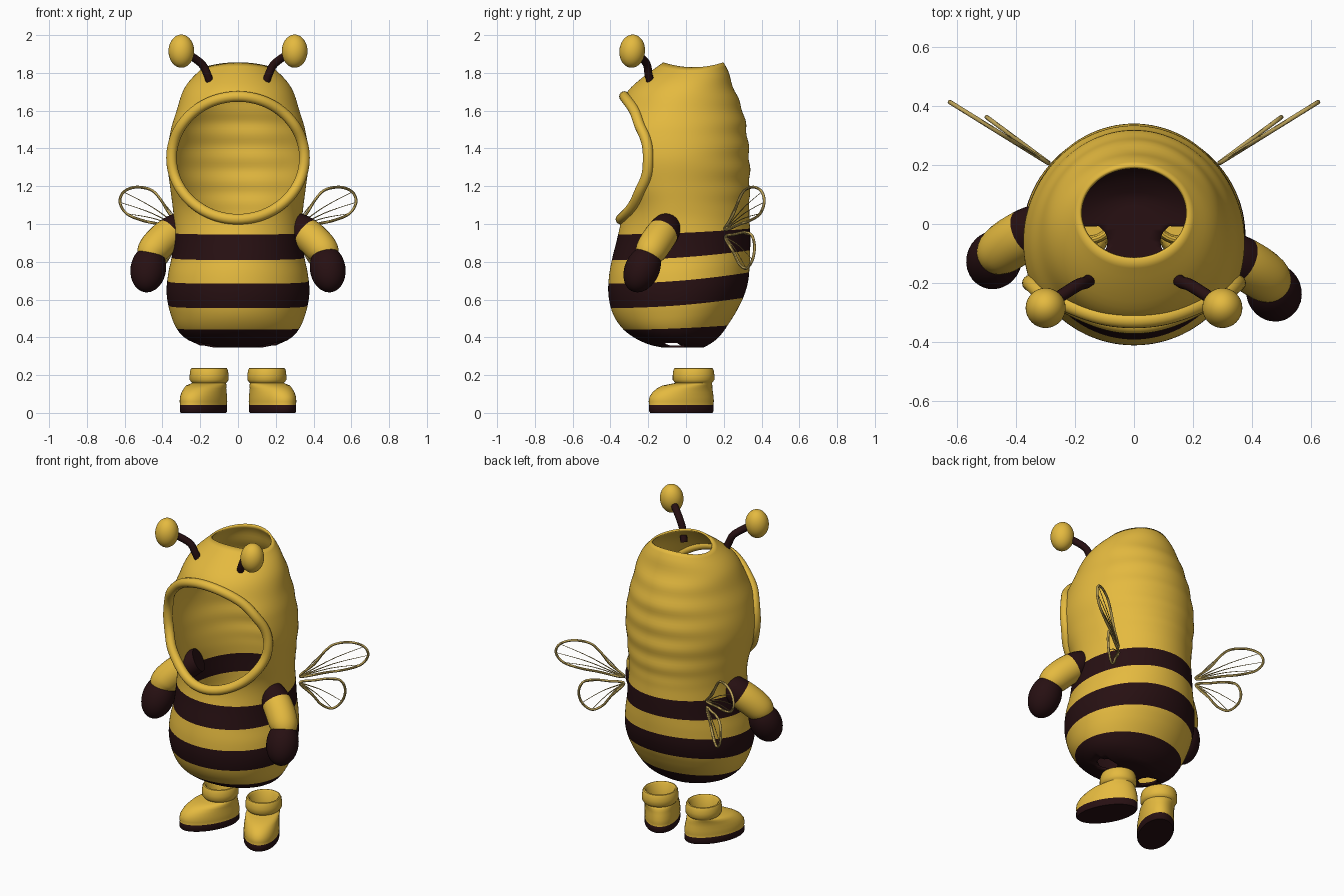
import bpy, bmesh, math
from math import sin, cos, pi, sqrt
from mathutils import Vector, Matrix

cube = bpy.data.objects.get("Cube")
if cube:
    bpy.data.objects.remove(cube, do_unlink=True)


def material(name, rgb):
    m = bpy.data.materials.new(name)
    m.use_nodes = True
    m.diffuse_color = (*rgb, 1)
    m.node_tree.nodes["Principled BSDF"].inputs["Base Color"].default_value = (*rgb, 1)
    return m


YELLOW = material("honey yellow", (0.78, 0.49, 0.05))
DARK = material("dark brown", (0.02, 0.005, 0.006))
TAN = material("wing tan", (0.5, 0.36, 0.1))


def finish(name, bm, mats):
    bmesh.ops.recalc_face_normals(bm, faces=bm.faces)
    me = bpy.data.meshes.new(name)
    bm.to_mesh(me)
    bm.free()
    for m in mats:
        me.materials.append(m)
    ob = bpy.data.objects.new(name, me)
    bpy.context.collection.objects.link(ob)
    bpy.ops.object.select_all(action='DESELECT')
    ob.select_set(True)
    bpy.context.view_layer.objects.active = ob
    bpy.ops.object.shade_smooth_by_angle(angle=math.radians(45))
    return ob


def loft(rings, is_dark=lambda i: False, closed=False, caps=True):
    """Skin a list of equal-length rings; is_dark(i) colours band i."""
    bm = bmesh.new()
    vs = [[bm.verts.new(p) for p in r] for r in rings]
    n, count = len(vs[0]), len(vs)
    for i in range(count if closed else count - 1):
        a, b = vs[i], vs[(i + 1) % count]
        for j in range(n):
            k = (j + 1) % n
            f = bm.faces.new((a[j], a[k], b[k], b[j]))
            f.material_index = int(is_dark(i))
    if caps and not closed:
        bm.faces.new(vs[0]).material_index = int(is_dark(0))
        bm.faces.new(vs[-1]).material_index = int(is_dark(count - 2))
    return bm


def smooth(pts, steps=6, closed=False):
    """Catmull-Rom through points of any dimension."""
    pts = [Vector(p) for p in pts]
    n = len(pts)
    get = (lambda i: pts[i % n]) if closed else (lambda i: pts[max(0, min(n - 1, i))])
    out = []
    for i in range(n if closed else n - 1):
        a, b, c, d = (get(i + k) for k in (-1, 0, 1, 2))
        for s in range(steps):
            t = s / steps
            out.append(b + (c - a) * (t / 2) + (a * 2 - b * 5 + c * 4 - d) * (t * t / 2)
                       + (b * 3 - a - c * 3 + d) * (t ** 3 / 2))
    return out if closed else out + [pts[-1]]


def sweep(path, ref=(0, 1, 0), sides=16, closed=False, is_dark=lambda i: False):
    """Round tube along (x, y, z, radius) points."""
    n, ref, rings = len(path), Vector(ref), []
    for i, p in enumerate(path):
        a = path[i - 1] if closed or i else p
        b = path[(i + 1) % n] if closed or i < n - 1 else p
        u = (b.xyz - a.xyz).cross(ref).normalized()
        v = (b.xyz - a.xyz).cross(u).normalized()
        rings.append([p.xyz + (u * cos(2 * pi * j / sides) + v * sin(2 * pi * j / sides)) * p.w
                      for j in range(sides)])
    return loft(rings, is_dark, closed)


def ellipsoid(name, centre, radii, rot, mat):
    bm = bmesh.new()
    bmesh.ops.create_uvsphere(bm, u_segments=32, v_segments=20, radius=1)
    bm.transform(Matrix.Translation(centre) @ rot @ Matrix.Diagonal((*radii, 1)))
    return finish(name, bm, [mat])


# Suit stations: height, half width, front y, back y, widest y
STATIONS = [
    (.345, .12, -.12, .09, -.02), (.36, .20, -.19, .12, -.03), (.39, .275, -.26, .17, -.04),
    (.44, .325, -.33, .22, -.05), (.52, .36, -.385, .285, -.04), (.62, .378, -.41, .325, -.04),
    (.72, .37, -.408, .337, -.04), (.82, .35, -.39, .34, -.03), (.92, .342, -.365, .34, -.03),
    (1.02, .34, -.345, .335, -.04), (1.1, .347, -.35, .335, -.05), (1.2, .36, -.405, .337, -.06),
    (1.35, .376, -.46, .335, -.06), (1.5, .355, -.43, .32, -.06), (1.6, .325, -.36, .3, -.05),
    (1.7, .293, -.31, .26, -.02), (1.76, .255, -.235, .235, 0), (1.83, .185, -.12, .2, .04)]


def section(z):
    """Station values at height z, smoothly interpolated."""
    S = [Vector(s) for s in STATIONS]
    i = max(0, min(len(S) - 2, sum(s[0] <= z for s in S) - 1))
    slope = lambda k: ((S[min(k + 1, len(S) - 1)] - S[max(k - 1, 0)])
                       / (S[min(k + 1, len(S) - 1)][0] - S[max(k - 1, 0)][0]))
    h = S[i + 1][0] - S[i][0]
    t = (z - S[i][0]) / h
    return (S[i] * (2 * t**3 - 3 * t * t + 1) + slope(i) * (h * (t**3 - 2 * t * t + t))
            + S[i + 1] * (3 * t * t - 2 * t**3) + slope(i + 1) * (h * (t**3 - t * t)))


def clamp(v):
    return max(0, min(1, v))


def suit_ring(z, scale=1, n=112):
    _, hw, yf, yb, yc = section(z)
    if z > 1:
        yb += .004 * sin(z * 50) * clamp((z - 1) * 5)
    ring = []
    for j in range(n):
        a = 2 * pi * j / n
        x = hw * cos(a) * scale
        y = yc + sin(a) * (yb - yc if sin(a) > 0 else yc - yf) * scale
        tilt = .06 * ((y + .4) / .74) ** 2 * clamp((z - .36) / .15) * clamp((1.15 - z) / .4)
        crown = max(0, z - 1.7) * .2 * (1 - (x / hw) ** 2)
        ring.append(Vector((x, y, z + tilt + crown)))
    return ring


# Striped suit with hood: rings fall exactly on the stripe borders
borders = [.345, .44, .555, .685, .81, .945, 1.83]
levels, dark = [], []
rings = [suit_ring(.345, s) for s in (.03, .25, .5, .75)]
dark += [True] * len(rings)
for k, (lo, hi) in enumerate(zip(borders, borders[1:])):
    steps = max(8, round((hi - lo) / .018))
    for s in range(steps):
        rings.append(suit_ring(lo + (hi - lo) * s / steps))
        dark.append(k % 2 == 0)
rings.append(suit_ring(borders[-1]))
bm = loft(rings, lambda i: dark[i], caps=False)
bm.faces.new(bm.verts[:112] if bm.verts.ensure_lookup_table() is None else []).material_index = 1

# Face opening and leg holes
OPEN_X, OPEN_Z, OPEN_MID = .352, .325, 1.35
LEG_X, LEG_Y, LEG_R = .15, -.06, .06


def removed(f):
    c = f.calc_center_median()
    face = c.y < -.1 and (c.x / OPEN_X) ** 2 + ((c.z - OPEN_MID) / OPEN_Z) ** 2 < .97
    leg = c.z < .42 and (abs(c.x) - LEG_X) ** 2 + (c.y - LEG_Y) ** 2 < LEG_R ** 2
    return face or leg


bmesh.ops.delete(bm, geom=[f for f in bm.faces if removed(f)], context='FACES')
for v in bm.verts:
    if v.is_boundary and v.co.z < .45:
        c = Vector((math.copysign(LEG_X, v.co.x), LEG_Y))
        d = (v.co.xy - c).normalized() * LEG_R
        v.co.x, v.co.y = c.x + d.x, c.y + d.y
suit = finish("striped_suit", bm, [YELLOW, DARK])
mod = suit.modifiers.new("Cloth", 'SOLIDIFY')
mod.thickness, mod.offset = .012, -1
bpy.ops.object.modifier_apply(modifier=mod.name)

# Padded rim lying on the hood around the face opening
rim = []
for k in range(96):
    a = 2 * pi * k / 96
    x, z = OPEN_X * cos(a), OPEN_MID + OPEN_Z * sin(a)
    _, hw, yf, yb, yc = section(z)
    rim.append(Vector((x, yc - (yc - yf) * sqrt(max(0, 1 - (x / hw) ** 2)), z, .028)))
finish("hood_rim", sweep(rim, closed=True), [YELLOW])

# Wing outlines in front projection (x, z)
UPPER = [(.29, .97), (.36, 1.05), (.41, 1.13), (.46, 1.18), (.54, 1.195), (.605, 1.17),
         (.625, 1.115), (.59, 1.055), (.51, 1.02), (.42, 1.0)]
LOWER = [(.29, .93), (.36, .945), (.43, .955), (.48, .94), (.5, .88), (.485, .81),
         (.44, .765), (.39, .79), (.35, .85)]

for s, side in ((1, "left"), (-1, "right")):
    # Arm: dark shoulder band, yellow sleeve, dark mitten
    back = 0 if s > 0 else .1
    arm = smooth([(s * x, y + back * .95, z, r) for x, y, z, r in (
        (.28, -.09, 1.0, .07), (.34, -.115, .965, .083), (.40, -.15, .915, .087),
        (.45, -.185, .86, .083), (.468, -.205, .82, .068))])
    finish(side + "_sleeve", sweep(arm, sides=28, is_dark=lambda i: i < 8), [YELLOW, DARK])
    lean = Matrix.Rotation(-s * .15, 4, 'Y') @ Matrix.Rotation(-.42, 4, 'X')
    ellipsoid(side + "_mitten", (s * .475, -.232 + back * 1.1, .762), (.094, .092, .13), lean, DARK)

    # Antenna
    stalk = smooth([(s * x, y, z, .021) for x, y, z in (
        (.14, -.18, 1.72), (.162, -.198, 1.79), (.195, -.21, 1.85), (.28, -.265, 1.91))])
    finish(side + "_antenna_stalk", sweep(stalk), [DARK])
    ellipsoid(side + "_antenna_ball", (s * .3, -.285, 1.915), (.068, .068, .088),
              Matrix.Rotation(-.1, 4, 'X'), YELLOW)

    # Boot: foot outline blending into a hollow round cuff
    def foot(z, t, grow=1.0, r=.1):
        ring = []
        for j in range(40):
            a = 2 * pi * j / 40
            p = Matrix.Rotation(.49, 2) @ Vector((.102 * cos(a), .188 * sin(a))) * grow
            p += Vector((.183, -.025))
            q = Vector((.153 + r * cos(a + .49), .04 + r * 1.07 * sin(a + .49)))
            p = p.lerp(q, t)
            ring.append(Vector((s * p.x, p.y, z)))
        return ring

    boot = [foot(0, 0, .95), foot(.008, 0, .99), foot(.038, 0, .99), foot(.042, 0, .98),
            foot(.06, 0, 1.0), foot(.085, .02, .99), foot(.11, .12, .97), foot(.13, .28, .94),
            foot(.145, .5, .92), foot(.153, .8, .92, .093), foot(.158, 1, 1, .09)]
    boot += [foot(z, 1, 1, r) for z, r in ((.163, .095), (.175, .103), (.2, .103), (.225, .1),
                                           (.236, .095), (.238, .088), (.23, .08), (.13, .075))]
    finish(side + "_boot", loft(boot, lambda i: i < 3), [YELLOW, DARK])

    # Wings: wire rims with fine veins on an upright slanted plane
    for name, outline, slant in (("upper", UPPER, .62), ("lower", LOWER, .74)):
        place = lambda p, r: (s * p[0], .2 + slant * (p[0] - .28), p[1], r)
        normal = (s * slant, -1, 0)
        edge = smooth([place(p, .0075) for p in outline], closed=True)
        finish(f"{side}_{name}_wing_rim", sweep(edge, normal, 8, True), [TAN])
        root = Vector(outline[0])
        for k in (3, 5, 6, 7):
            tip = Vector(outline[k])
            bend = root.lerp(tip, .5) + Vector((0, .015))
            vein = smooth([place(p, r) for p, r in ((root, .004), (bend, .0025), (tip, .0015))])
            finish(f"{side}_{name}_wing_vein", sweep(vein, normal, 6), [TAN])
